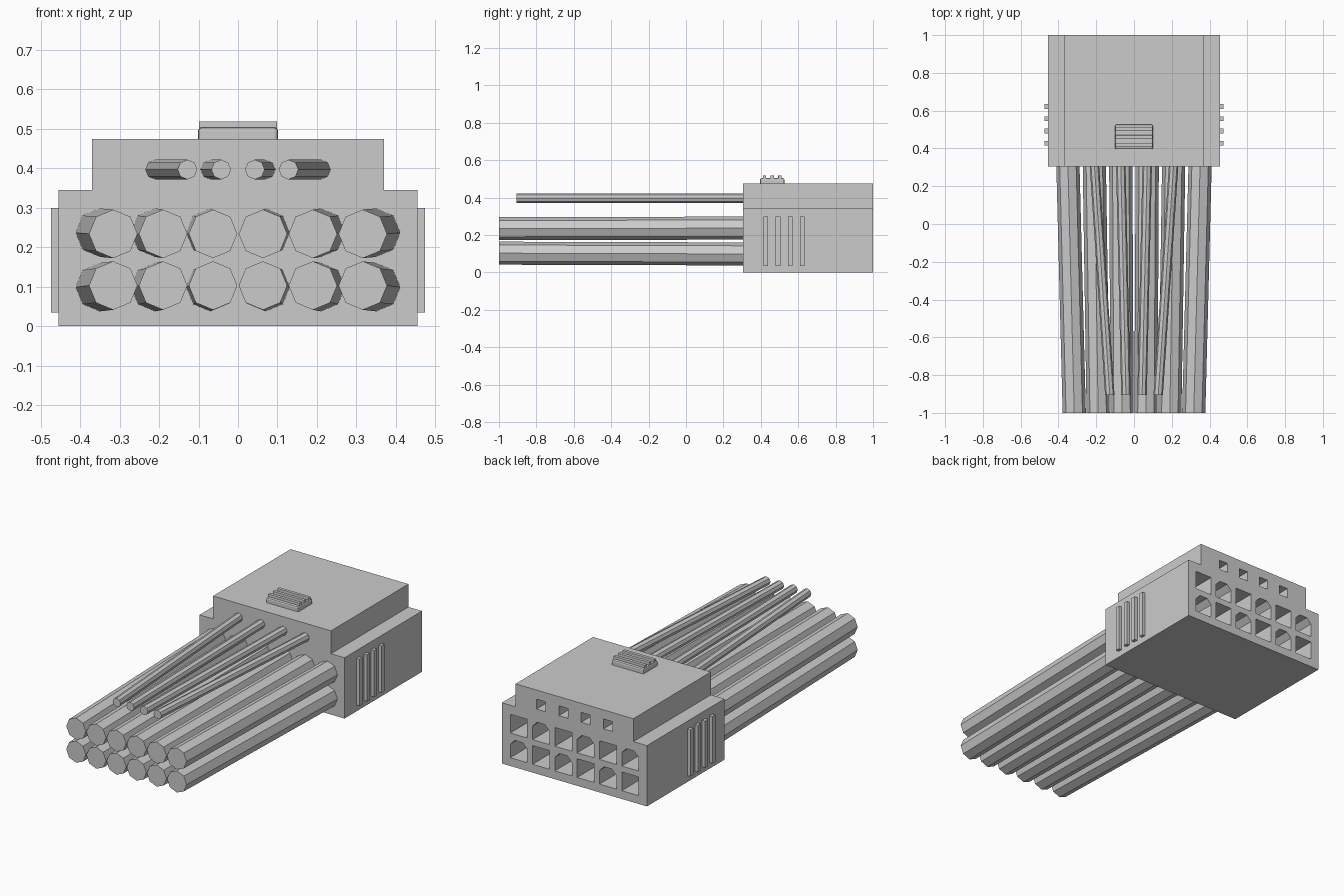
import bpy, bmesh, math

if "Cube" in bpy.data.objects:
    bpy.data.objects.remove(bpy.data.objects["Cube"])


def loft(bm, ring_a, ring_b):
    """Closed solid between two rings of 3D points with equal counts."""
    a = [bm.verts.new(p) for p in ring_a]
    b = [bm.verts.new(p) for p in ring_b]
    n = len(a)
    bm.faces.new(a)
    bm.faces.new(b[::-1])
    for i in range(n):
        j = (i + 1) % n
        bm.faces.new((a[j], a[i], b[i], b[j]))


def prism(bm, profile, y0, y1):
    loft(bm, [(x, y0, z) for x, z in profile], [(x, y1, z) for x, z in profile])


def finish(name, bm):
    bmesh.ops.recalc_face_normals(bm, faces=bm.faces[:])
    mesh = bpy.data.meshes.new(name)
    bm.to_mesh(mesh)
    bm.free()
    ob = bpy.data.objects.new(name, mesh)
    bpy.context.collection.objects.link(ob)
    return ob


def box(name, x0, x1, y0, y1, z0, z1, bevel=0):
    bm = bmesh.new()
    prism(bm, [(x0, z0), (x1, z0), (x1, z1), (x0, z1)], y0, y1)
    ob = finish(name, bm)
    if bevel:
        m = ob.modifiers.new("bevel", 'BEVEL')
        m.width = bevel
        m.segments = 2
    return ob


def socket(x, z, h, chamfer):
    """Square socket outline, optionally with clipped top corners."""
    if not chamfer:
        return [(x - h, z - h), (x + h, z - h), (x + h, z + h), (x - h, z + h)]
    c = h * 0.55
    return [(x - h, z - h), (x + h, z - h), (x + h, z + h - c),
            (x + h - c, z + h), (x - h + c, z + h), (x - h, z + h - c)]


def ring(x, y, z, r, sides=8):
    return [(x + r * math.cos(math.tau * i / sides), y,
             z + r * math.sin(math.tau * i / sides)) for i in range(sides)]


def cable(name, start, end, r):
    bm = bmesh.new()
    loft(bm, ring(*start, r), ring(*end, r))
    ob = finish(name, bm)
    for p in ob.data.polygons:
        p.use_smooth = False
    return ob


BACK = 0.305
SMALL_X = (-0.21, -0.07, 0.07, 0.21)

# Stepped housing
half = [(0.455, 0), (0.455, 0.345), (0.37, 0.345), (0.37, 0.475)]
bm = bmesh.new()
prism(bm, half + [(-x, z) for x, z in reversed(half)], BACK, 1.0)
housing = finish("housing", bm)

# Socket cutters: two rows of six plus four small ones
bm = bmesh.new()
for row, z in enumerate((0.10, 0.24)):
    for col in range(6):
        prism(bm, socket((col - 2.5) * 0.14, z, 0.053, (row + col) % 2), 0.5, 1.1)
for x in SMALL_X:
    prism(bm, socket(x, 0.395, 0.028, False), 0.5, 1.1)
cutter = finish("socket_cutter", bm)
cutter.hide_render = True
mod = housing.modifiers.new("sockets", 'BOOLEAN')
mod.object = cutter
mod.solver = 'EXACT'
bpy.context.view_layer.objects.active = housing
bpy.ops.object.modifier_apply(modifier=mod.name)
bpy.data.objects.remove(cutter)

# Grip ribs on both sides
for side in (-1, 1):
    for i in range(4):
        y = 0.427 + i * 0.065
        xs = sorted((side * 0.45, side * 0.474))
        box("grip_rib", xs[0], xs[1], y - 0.0125, y + 0.0125, 0.035, 0.30)

# Latch button with three ridges
box("latch_button", -0.101, 0.101, 0.396, 0.526, 0.46, 0.504, bevel=0.008)
for y in (0.42, 0.461, 0.502):
    box("latch_ridge", -0.099, 0.099, y - 0.009, y + 0.009, 0.495, 0.519, bevel=0.002)

# Power cables, fanning out slightly towards the housing
for z_front, z_back in ((0.103, 0.099), (0.234, 0.237)):
    for col in range(6):
        k = col - 2.5
        cable("power_cable", (k * 0.1265, -1.0, z_front),
              (k * 0.14, BACK + 0.01, z_back), 0.0615)

# Thin signal cables
for x in SMALL_X:
    cable("signal_cable", (x * 0.61, -0.905, 0.397), (x, BACK + 0.01, 0.397), 0.025)
